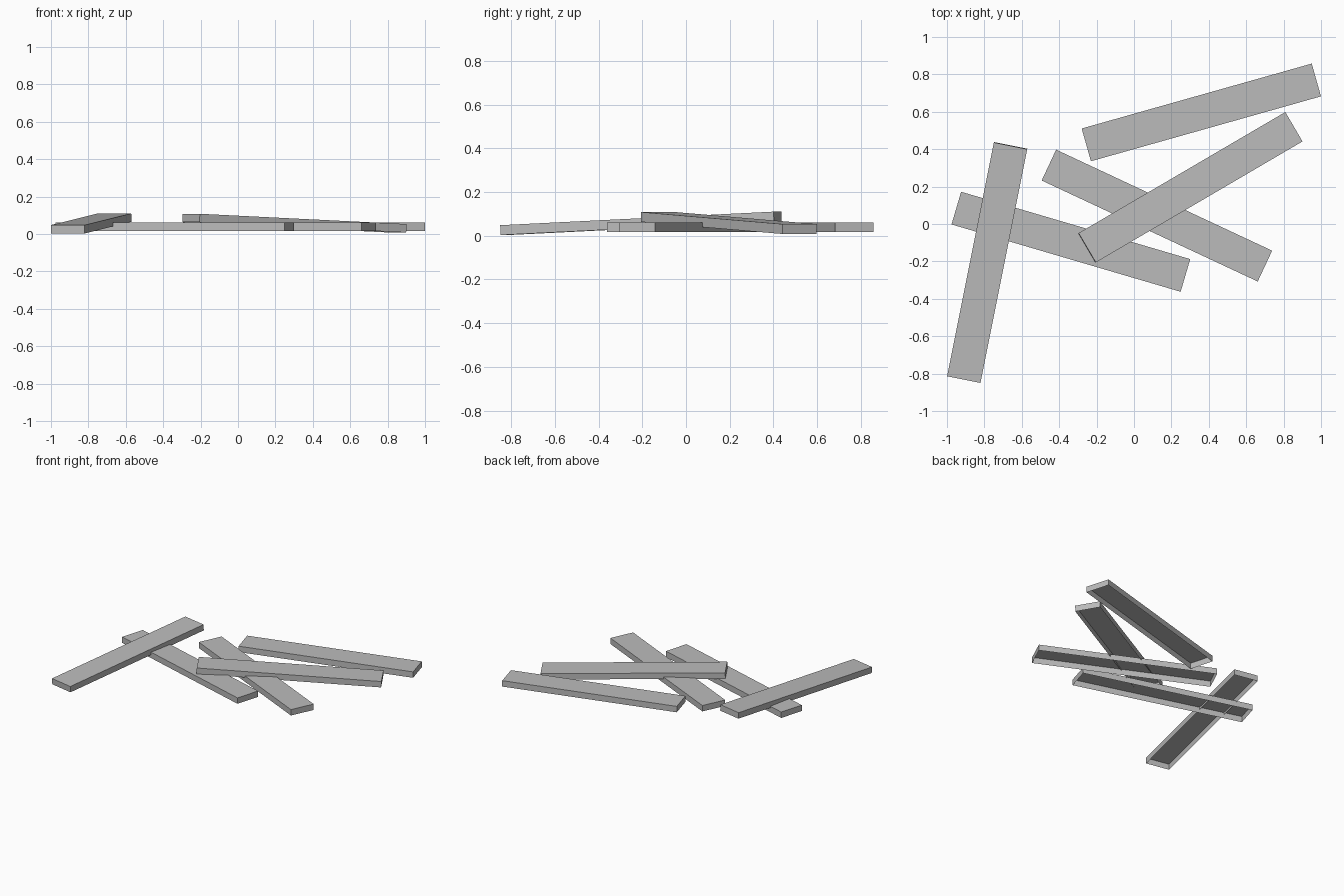
import bpy
import bmesh
from mathutils import Matrix, Vector

cube = bpy.data.objects.get("Cube")
if cube:
    bpy.data.objects.remove(cube, do_unlink=True)

WIDTH, THICK = 0.182, 0.045

grey = bpy.data.materials.new("weathered_grey")
grey.use_nodes = True
colour = (0.5, 0.5, 0.5, 1)
grey.diffuse_color = colour
grey.node_tree.nodes["Principled BSDF"].inputs["Base Color"].default_value = colour


def plank(name, start, end):
    """Open-bottomed plank whose top centre line runs from start to end."""
    start, end = Vector(start), Vector(end)
    along = (end - start).normalized()
    across = Vector((0, 0, 1)).cross(along).normalized()
    up = along.cross(across)
    frame = Matrix((along, across, up)).transposed().to_4x4()

    bm = bmesh.new()
    bmesh.ops.create_cube(bm, size=1)
    bmesh.ops.scale(bm, vec=((end - start).length, WIDTH, THICK), verts=bm.verts)
    # The underside is hollow
    bm.normal_update()
    under = [f for f in bm.faces if f.normal.z < -0.9]
    bmesh.ops.delete(bm, geom=under, context="FACES_ONLY")
    centre = (start + end) / 2 - up * THICK / 2
    bm.transform(Matrix.Translation(centre) @ frame)

    mesh = bpy.data.meshes.new(name)
    bm.to_mesh(mesh)
    bm.free()
    mesh.materials.append(grey)
    obj = bpy.data.objects.new(name, mesh)
    bpy.context.collection.objects.link(obj)


# Planks lying flat
plank("back_plank", (-0.255, 0.423, 0.061), (0.975, 0.77, 0.061))
plank("middle_plank", (-0.455, 0.315, 0.061), (0.70, -0.225, 0.061))
plank("front_plank", (-0.95, 0.085, 0.061), (0.275, -0.275, 0.061))

# Planks resting on the others
plank("right_leaning_plank", (-0.91, -0.832, 0.048), (-0.66, 0.418, 0.110))
plank("left_leaning_plank", (-0.25, -0.127, 0.108), (0.855, 0.52, 0.053))
